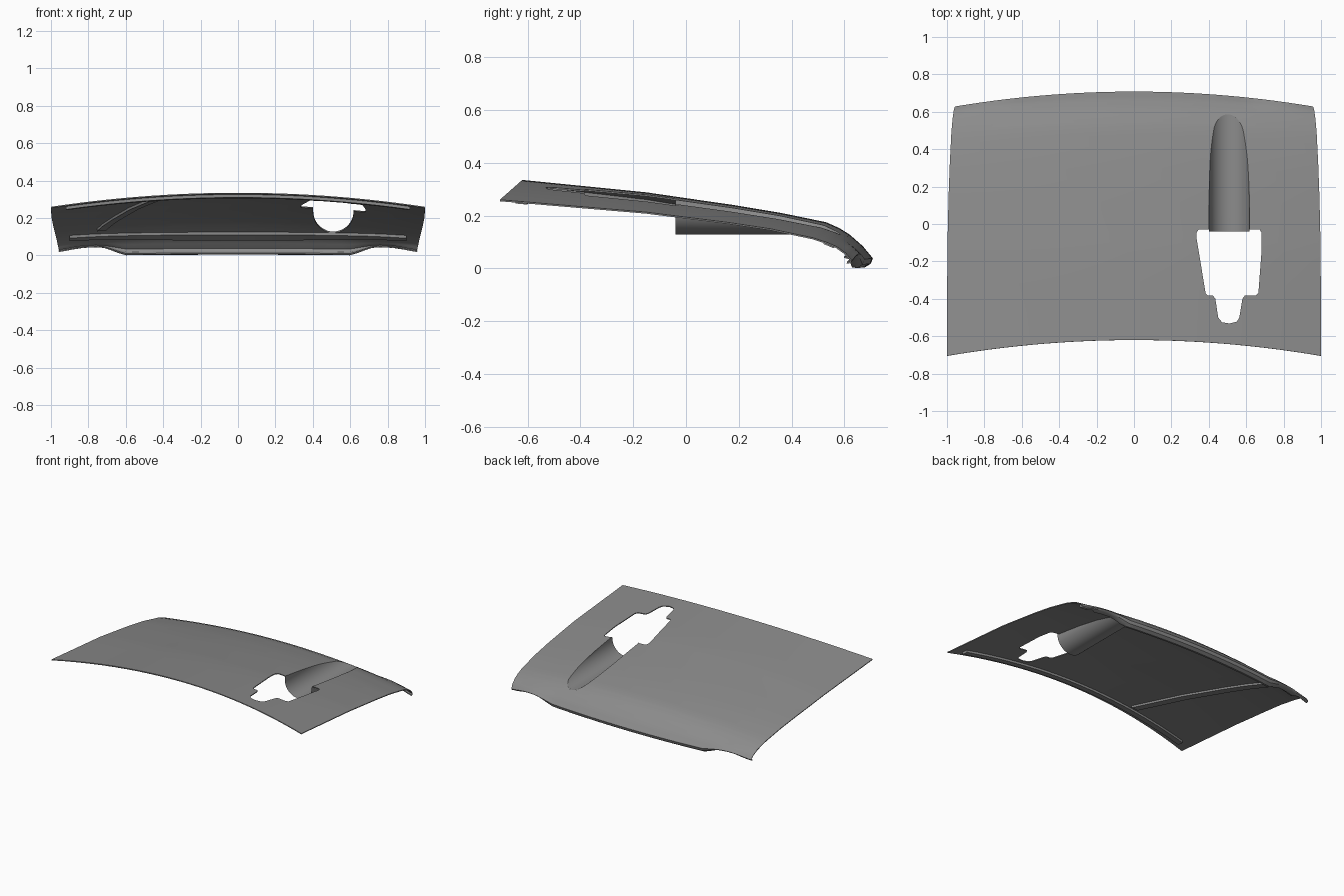
import bpy, bmesh, math

if "Cube" in bpy.data.objects:
    bpy.data.objects.remove(bpy.data.objects["Cube"])

# Centre and side profiles of the panel, front to back (y, z)
MID = [(-.62, .335), (-.15, .288), (0, .266), (.18, .24), (.36, .21), (.53, .175),
       (.58, .153), (.62, .128), (.67, .084), (.708, .038)]
SIDE = [(-.705, .26), (-.15, .213), (0, .194), (.16, .174), (.32, .15), (.48, .116),
        (.53, .1), (.57, .083), (.605, .058), (.628, .03)]
WIDTH = [1, .998, .995, .991, .985, .977, .973, .969, .964, .958]
SUB = 3
CX, R, AXIS = .51, .108, .236      # trough centre, radius and axis height

paint = bpy.data.materials.new("dark_grey_paint")
paint.diffuse_color = (.26, .26, .26, 1)
paint.use_nodes = True
paint.node_tree.nodes["Principled BSDF"].inputs["Base Color"].default_value = paint.diffuse_color


def lerp(a, b, t):
    return a + (b - a) * t


def sample(seq, t):
    i = min(int(t), len(seq) - 2)
    return lerp(seq[i], seq[i + 1], t - i)


def panel_point(s, t):
    k = s * s
    y = lerp(sample([p[0] for p in MID], t), sample([p[0] for p in SIDE], t), k)
    z = lerp(sample([p[1] for p in MID], t), sample([p[1] for p in SIDE], t), k)
    # raised arches in the rear edge near both corners
    a = (abs(s) - .63) / .36
    if 0 < a < 1:
        z += .022 * math.sin(math.pi * a) * max(0, t - 7) / 2
    return s * sample(WIDTH, t), y, z


def height(x, y):
    lo, hi = 0, len(MID) - 1
    for _ in range(24):
        t = (lo + hi) / 2
        if panel_point(x, t)[1] < y:
            lo = t
        else:
            hi = t
    return panel_point(x / sample(WIDTH, t), t)[2]


def grid_object(name, rows, closed=False, caps=False):
    n = len(rows[0])
    verts = [p for r in rows for p in r]
    faces = []
    for i in range(len(rows) - 1):
        for j in range(n if closed else n - 1):
            k = (j + 1) % n
            faces.append((i * n + j, i * n + k, (i + 1) * n + k, (i + 1) * n + j))
    if caps:
        faces += [tuple(range(n))[::-1], tuple(range(len(verts) - n, len(verts)))]
    me = bpy.data.meshes.new(name)
    me.from_pydata(verts, [], faces)
    if closed:
        bm = bmesh.new()
        bm.from_mesh(me)
        bmesh.ops.recalc_face_normals(bm, faces=bm.faces)
        bm.to_mesh(me)
        bm.free()
    me.materials.append(paint)
    ob = bpy.data.objects.new(name, me)
    bpy.context.collection.objects.link(ob)
    return ob


def activate(ob):
    bpy.ops.object.select_all(action='DESELECT')
    ob.select_set(True)
    bpy.context.view_layer.objects.active = ob


def thicken(ob, amount):
    activate(ob)
    m = ob.modifiers.new("thickness", 'SOLIDIFY')
    m.thickness, m.offset = amount, -1
    bpy.ops.object.modifier_apply(modifier=m.name)


def cut(ob, outline):
    cutter = grid_object("cutter", [[(x, y, z) for x, y in outline] for z in (-.5, 1)], True, True)
    cutter.hide_render = True
    activate(ob)
    m = ob.modifiers.new("cut", 'BOOLEAN')
    m.operation, m.solver, m.object = 'DIFFERENCE', 'EXACT', cutter
    bpy.ops.object.modifier_apply(modifier=m.name)
    bpy.data.objects.remove(cutter)


def smooth(ob):
    activate(ob)
    bpy.ops.object.shade_smooth_by_angle(angle=math.radians(30))


# Main curved panel with a folded flange along the rear edge
cols = [i / 24 - 1 for i in range(49)]
rows = [[panel_point(s, i / SUB) for s in cols] for i in range((len(MID) - 1) * SUB + 1)]
for dy, dz in ((-.008, .6), (-.03, 1), (-.048, .9)):
    row = []
    for s in cols:
        x, y, z = panel_point(s, len(MID) - 1)
        drop = .034 if abs(s) < .64 else max(.012, .034 - (abs(s) - .64) * .2)
        inset = 1 if abs(s) < .9 else .4
        row.append((x, y + dy * inset, z - drop * dz))
    rows.append(row)
hood = grid_object("hood_panel", rows)
thicken(hood, .006)

# Trough: horizontal half-cylinder trimmed where it meets the panel
y_end = .5
while height(CX, y_end) > AXIS - R + .0004:
    y_end += .0005
trough_rows, left, right = [], [], []
for i in range(33):
    y = -.04 + (y_end + .04) * math.sin(i / 32 * math.pi / 2)
    ends = []
    for side in (-1, 1):
        # width at which the cylinder wall reaches the panel
        lo, hi = 0, R
        for _ in range(24):
            w = (lo + hi) / 2
            if AXIS - math.sqrt(R * R - w * w) < height(CX + side * w, y):
                lo = w
            else:
                hi = w
        ends.append((side * max(w, .002), height(CX + side * w, y)))
    (l, zl), (r, zr) = ends
    a0, a1 = math.asin(max(-1, l / R)), math.asin(min(1, r / R))
    arc = [lerp(a0, a1, j / 20) for j in range(21)]
    trough_rows.append([(CX + l, y, zl)] +
                       [(CX + R * math.sin(a), y, AXIS - R * math.cos(a)) for a in arc] +
                       [(CX + r, y, zr)])
    left.append((CX + l, y))
    right.append((CX + r, y))
trough = grid_object("trough", trough_rows)
cut(hood, right + left[::-1])

# Stepped opening in front of the trough
cut(hood, [(.345, -.03), (.335, -.045), (.335, -.08), (.383, -.37), (.395, -.383), (.422, -.383),
           (.435, -.4), (.45, -.5), (.47, -.525), (.51, -.532), (.55, -.522), (.563, -.5),
           (.58, -.4), (.592, -.383), (.65, -.383), (.665, -.37), (.681, -.16), (.681, -.045),
           (.672, -.03)])
smooth(hood)
smooth(trough)


# Reinforcing ribs that follow the underside
def rib(name, path, half, depth, sideways=False):
    sections = []
    for x, y in path:
        pts = []
        for d, drop in ((-half, .004), (half, .004), (half, depth), (-half, depth)):
            px, py = (x + d, y) if sideways else (x, y + d)
            pts.append((px, py, height(px, py) - drop))
        sections.append(pts)
    return grid_object(name, sections, True, True)


steps = [i / 20 for i in range(21)]
rib("front_rib", [(lerp(-.92, .92, t), -.565 - .07 * lerp(-.92, .92, t) ** 2) for t in steps], .022, .022)
rib("rear_rib", [(lerp(-.9, .9, t), .632 - .115 * lerp(-.9, .9, t) ** 2) for t in steps], .018, .022)
rib("diagonal_rib", [(lerp(-.45, -.73, t), lerp(-.53, .46, t)) for t in steps], .025, .02, True)
